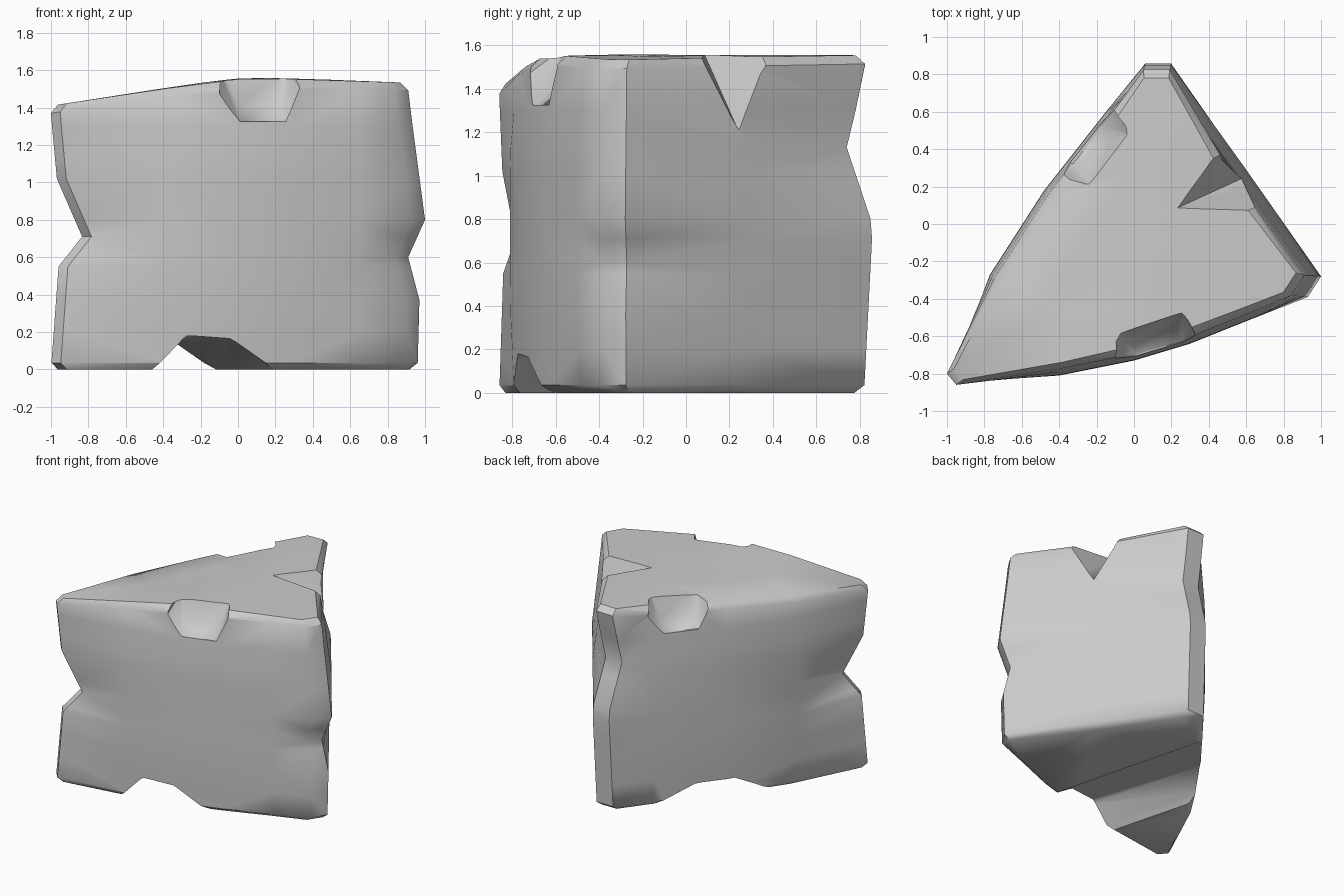
import bpy, bmesh, math
from mathutils import Vector

if "Cube" in bpy.data.objects:
    bpy.data.objects.remove(bpy.data.objects["Cube"])


def lerp(table, t):
    """Piecewise linear lookup in [(position, value), ...]."""
    for (a, va), (b, vb) in zip(table, table[1:]):
        if t <= b:
            return va + (vb - va) * max(0, (t - a) / (b - a))
    return table[-1][1]


# Inward offset of each vertical edge by height (worn corners)
WEAR = {
    "left": ((0.9, 0.4), [(0, 0), (.55, .045), (.71, .185), (1.02, .035), (1.36, 0)]),
    "right": ((-1, .08), [(0, .04), (.37, .03), (.6, .09), (.8, 0), (1.48, .09)]),
    "back": ((-.25, -1), [(0, .04), (.77, 0), (1.13, .12), (1.48, .035)]),
    "right_face": ((-.8, -.58), [(0, .035), (.8, 0), (1.48, .08)]),
    "front_face": ((-.2, .97), [(0, .02), (.4, 0), (1.1, 0), (1.48, .035)]),
    "left_face": ((.8, -.58), [(0, .02), (.4, 0), (1.1, 0), (1.48, .03)]),
}
# Footprint, counter-clockwise
OUTLINE = [
    (-1, -.8, "left"), (-.95, -.86, "left"),
    (-.4, -.81, "front_face"), (0, -.73, "front_face"),
    (.3, -.64, "front_face"), (.65, -.5, "front_face"),
    (.93, -.39, "right"), (1, -.28, "right"),
    (.6, .29, "right_face"),
    (.2, .86, "back"), (.06, .86, "back"),
    (-.15, .6, "left_face"), (-.48, .18, "left_face"), (-.77, -.27, "left_face"),
]
TOP = [(-1, 1.41), (-.4, 1.5), (-.05, 1.55), (.2, 1.555), (1, 1.53)]
CENTER = Vector((.08, -.05))


def outline_point(p, z, inset=0):
    (dx, dy), table = WEAR[p[2]]
    o = lerp(table, z)
    v = Vector((p[0] + dx * o, p[1] + dy * o))
    return v + (CENTER - v).normalized() * inset


def build_rock():
    bm = bmesh.new()
    rings = [[bm.verts.new((*outline_point(p, 0, .045), 0)) for p in OUTLINE]]
    for z in (.035, .2, .37, .55, .6, .71, .8, 1.02, 1.13, 1.3):
        rings.append([bm.verts.new((*outline_point(p, z), z)) for p in OUTLINE])
    # rounded top rim, then the gently domed top
    for inset, drop in ((0, .04), (.045, 0)):
        ring = []
        for p in OUTLINE:
            v = outline_point(p, 1.48, inset)
            ring.append(bm.verts.new((*v, lerp(TOP, v.x) - drop)))
        rings.append(ring)
    dome = []
    for p in OUTLINE:
        v = outline_point(p, 1.48).lerp(CENTER, .5)
        dome.append(bm.verts.new((*v, lerp(TOP, v.x) + .003)))
    rings.append(dome)
    n = len(OUTLINE)
    for a, b in zip(rings, rings[1:]):
        for i in range(n):
            j = (i + 1) % n
            bm.faces.new((a[i], a[j], b[j], b[i]))
    mid = bm.verts.new((*CENTER, 1.557))
    for i in range(n):
        bm.faces.new((dome[i], dome[(i + 1) % n], mid))
    bm.faces.new(rings[0][::-1])
    bmesh.ops.triangulate(bm, faces=bm.faces[:])
    bmesh.ops.recalc_face_normals(bm, faces=bm.faces[:])
    return add_object("rock", bm)


def add_object(name, bm):
    me = bpy.data.meshes.new(name)
    bm.to_mesh(me)
    bm.free()
    ob = bpy.data.objects.new(name, me)
    bpy.context.collection.objects.link(ob)
    return ob


def carve(rock, name, points):
    """Cut the convex hull of some points out of the rock."""
    bm = bmesh.new()
    for p in points:
        bm.verts.new(p)
    res = bmesh.ops.convex_hull(bm, input=bm.verts[:])
    loose = [v for v in bm.verts if not v.link_faces]
    bmesh.ops.delete(bm, geom=loose, context='VERTS')
    bmesh.ops.recalc_face_normals(bm, faces=bm.faces[:])
    cutter = add_object(name, bm)
    cutter.hide_render = True
    mod = rock.modifiers.new(name, 'BOOLEAN')
    mod.operation, mod.solver, mod.object = 'DIFFERENCE', 'EXACT', cutter
    bpy.context.view_layer.objects.active = rock
    bpy.ops.object.modifier_apply(modifier=name)
    bpy.data.objects.remove(cutter)


def rim_chip(center, along, inward):
    """Trough-shaped chip on the top rim: floor, sloped ends and back wall."""
    c, a, i = Vector(center), Vector(along).normalized(), Vector(inward).normalized()
    shape = [(-.13, -.15, 1.325), (.12, -.15, 1.325), (-.13, .01, 1.325), (.12, .01, 1.325),
             (-.12, .09, 1.41), (.11, .09, 1.41),
             (-.27, -.15, 1.44), (.21, -.15, 1.47), (-.25, 0, 1.46), (.21, 0, 1.49),
             (-.2, .15, 1.58), (.17, .17, 1.58), (-.26, -.15, 1.65), (.24, -.15, 1.65)]
    return [(*(c + a * s + i * t), z) for s, t, z in shape]


rock = build_rock()
# Chips on the front and back-left top rims
carve(rock, "front_chip", rim_chip((.14, -.67), (1, .27), (-.27, 1)))
carve(rock, "left_chip", rim_chip((-.26, .42), (-.62, -.78), (.78, -.62)))
# V-shaped chip on the right top rim
carve(rock, "right_chip", [
    (.57, .24, 1.21), (.75, .36, 1.21), (.69, .06, 1.56), (.45, .4, 1.56), (.85, .2, 1.56),
    (.65, .6, 1.56), (.22, .08, 1.57), (.65, .2, 1.75)])
# Shallow channel worn across the underside
carve(rock, "underside_channel", [
    (-.42, -.95, -.01), (.2, -.6, -.01), (.25, -.9, -.01), (-.24, -.9, .185), (0, -.9, .17),
    (-.12, .62, -.01), (-.56, .16, -.01), (-.3, .75, -.01), (-.75, .3, -.01),
    (-.38, .56, .13), (-.56, .34, .13), (-.2, -.1, -.2)])

bpy.ops.object.select_all(action='DESELECT')
rock.select_set(True)
bpy.context.view_layer.objects.active = rock
bpy.ops.object.shade_smooth_by_angle(angle=math.radians(40))
